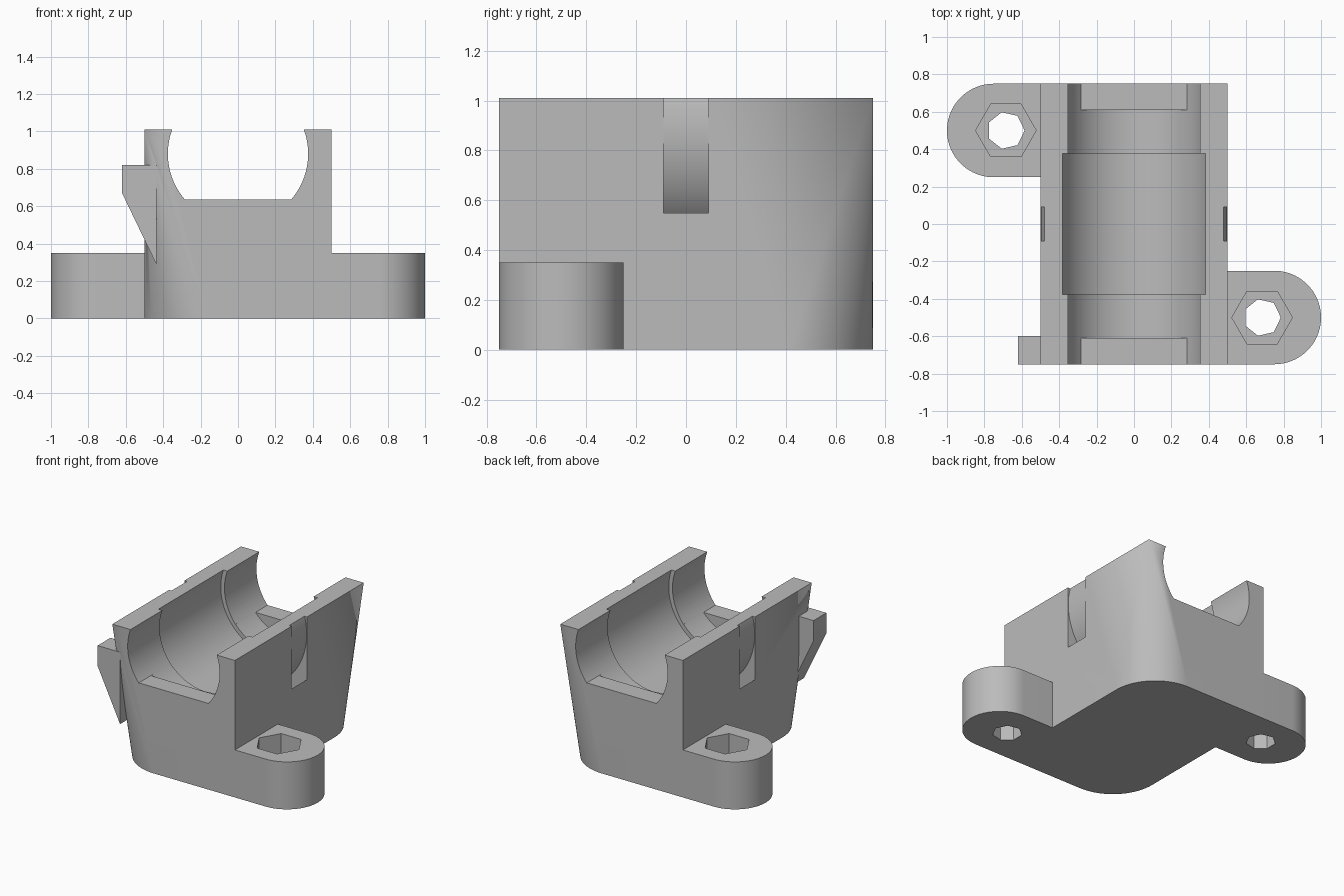
import bpy, bmesh
from math import sin, cos, pi, asin
from mathutils import Vector

cube = bpy.data.objects.get("Cube")
if cube:
    bpy.data.objects.remove(cube)

grey = bpy.data.materials.new("plain_grey")
grey.use_nodes = True
grey.diffuse_color = (0.5, 0.5, 0.5, 1)
grey.node_tree.nodes["Principled BSDF"].inputs["Base Color"].default_value = (0.5, 0.5, 0.5, 1)

HALF_X, HALF_Y, TOP = 0.5, 0.75, 1.01
BORE_Z = 0.88
TAB_TOP = 0.35


def to_object(bm, name):
    bmesh.ops.recalc_face_normals(bm, faces=bm.faces)
    mesh = bpy.data.meshes.new(name)
    bm.to_mesh(mesh)
    bm.free()
    mesh.materials.append(grey)
    obj = bpy.data.objects.new(name, mesh)
    bpy.context.collection.objects.link(obj)
    return obj


def arc(cx, cy, r, start, end, n):
    steps = [start + (end - start) * i / n for i in range(n + 1)]
    return [(cx + r * cos(a), cy + r * sin(a)) for a in steps]


def polygon(cx, cy, r, sides):
    return arc(cx, cy, r, 0, 2 * pi, sides)[:-1]


def prism(name, profile, low, high, axis="z"):
    """Extrude a 2D profile along z (xy profile) or along y (xz profile)."""
    bm = bmesh.new()
    place = (lambda u, v: (u, v, low)) if axis == "z" else (lambda u, v: (u, low, v))
    face = bm.faces.new([bm.verts.new(place(u, v)) for u, v in profile])
    made = bmesh.ops.extrude_face_region(bm, geom=[face])["geom"]
    shift = Vector((0, 0, high - low)) if axis == "z" else Vector((0, high - low, 0))
    bmesh.ops.translate(bm, vec=shift, verts=[g for g in made if isinstance(g, bmesh.types.BMVert)])
    return to_object(bm, name)


def combine(target, tool, operation):
    """Apply a boolean and discard the tool object."""
    mod = target.modifiers.new(operation, "BOOLEAN")
    mod.operation, mod.object, mod.solver = operation, tool, "EXACT"
    bpy.context.view_layer.objects.active = target
    bpy.ops.object.modifier_apply(modifier=mod.name)
    bpy.data.objects.remove(tool)


# Main block: two opposite corners are rounded at the base and sharpen to the top
R = 0.34
base = arc(HALF_X - R, HALF_Y - R, R, 0, pi / 2, 24)
base += [(-HALF_X, HALF_Y)]
base += arc(R - HALF_X, R - HALF_Y, R, pi, 1.5 * pi, 24)
base += [(HALF_X, -HALF_Y)]
bm = bmesh.new()
for x, y in base:
    bm.verts.new((x, y, 0))
for sx in (-1, 1):
    for sy in (-1, 1):
        bm.verts.new((sx * HALF_X, sy * HALF_Y, TOP))
bmesh.ops.convex_hull(bm, input=bm.verts)
bmesh.ops.dissolve_limit(bm, angle_limit=0.001, verts=bm.verts, edges=bm.edges)
holder = to_object(bm, "bearing_holder")

# Mounting tabs on opposite sides
for side in (1, -1):
    turn = 0 if side == 1 else pi
    outline = arc(side * 0.75, -side * 0.5, 0.25, turn - pi / 2, turn + pi / 2, 40)
    outline += [(side * 0.4, -side * 0.25), (side * 0.4, -side * 0.75)]
    combine(holder, prism("tab", outline, 0, TAB_TOP), "UNION")

# Wedge-shaped catch on the front corner
catch = [(-0.62, 0.82), (-0.62, 0.67), (-0.437, 0.29), (-0.437, 0.82)]
combine(holder, prism("catch", catch, -HALF_Y, -0.6, "y"), "UNION")

# Stepped bore: wide middle seat, narrower shoulders, flat-bottomed end openings
dip = asin(0.245 / 0.375)
opening = arc(0, BORE_Z, 0.375, -dip, pi + dip, 72)
bores = [(polygon(0, BORE_Z, 0.405, 96), 0.378),
         (polygon(0, BORE_Z, 0.375, 96), 0.61),
         (opening, 0.9)]
for profile, half in bores:
    combine(holder, prism("bore_cutter", profile, -half, half, "y"), "DIFFERENCE")

# Ring channel for a tie, breaking through both side walls
channel = prism("tie_channel", polygon(0, BORE_Z, 0.6, 96), -0.09, 0.09, "y")
core = prism("channel_core", polygon(0, BORE_Z, 0.497, 96), -0.2, 0.2, "y")
combine(channel, core, "DIFFERENCE")
combine(holder, channel, "DIFFERENCE")

# Screw holes with hexagonal nut pockets
for side in (1, -1):
    x, y = side * 0.685, -side * 0.5
    combine(holder, prism("screw_hole", polygon(x, y, 0.1, 7), -0.1, 0.5), "DIFFERENCE")
    combine(holder, prism("nut_pocket", polygon(x, y, 0.162, 6), 0.15, 0.5), "DIFFERENCE")

# Smooth the curved walls and keep the edges crisp
bpy.ops.object.select_all(action="DESELECT")
holder.select_set(True)
bpy.context.view_layer.objects.active = holder
bpy.ops.object.shade_smooth_by_angle(angle=0.5)
